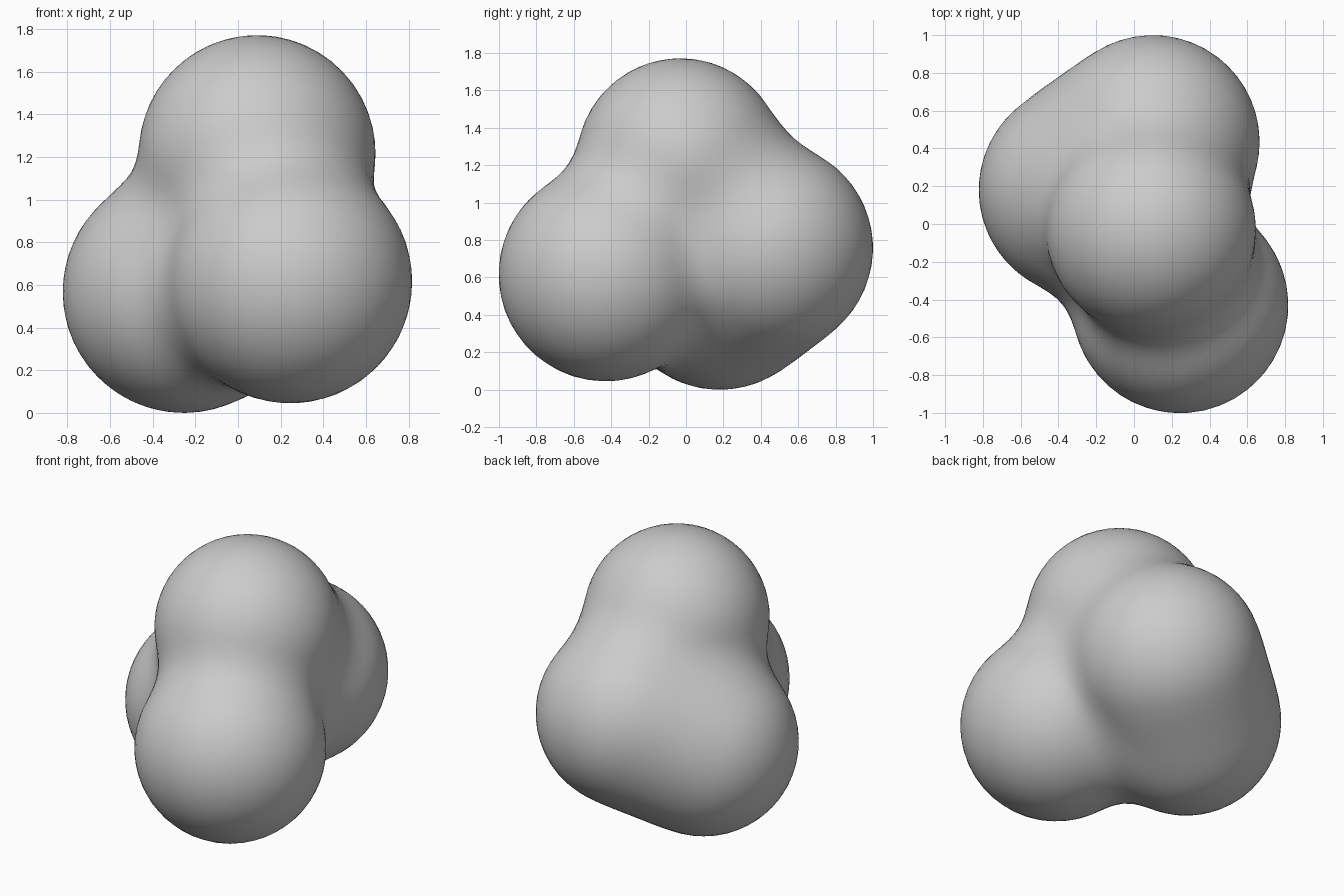
import bpy, bmesh
from mathutils import Vector

if "Cube" in bpy.data.objects:
    bpy.data.objects.remove(bpy.data.objects["Cube"])

# Four overlapping balls that melt into one blob: (centre, radius)
BALLS = [
    (Vector((0.09, -0.03, 1.22)), 0.555),   # top
    (Vector((0.245, -0.43, 0.62)), 0.572),  # front
    (Vector((0.10, 0.435, 0.76)), 0.565),   # back
    (Vector((-0.255, 0.18, 0.57)), 0.567),  # left
]
BLEND = 0.21                                # softness of the creases
CORE = Vector((0.04, 0.03, 0.80))           # lies inside every ball


def distance(p):
    """Signed distance to the softly merged balls."""
    d = None
    for c, r in BALLS:
        e = (p - c).length - r
        if d is None:
            d = e
        else:
            h = max(BLEND - abs(d - e), 0.0) / BLEND
            d = min(d, e) - h * h * BLEND * 0.25
    return d


def surface_point(direction):
    """Bisect along a ray from the core to the blob's skin."""
    lo, hi = 0.0, 2.0
    for _ in range(24):
        mid = (lo + hi) / 2
        if distance(CORE + direction * mid) < 0:
            lo = mid
        else:
            hi = mid
    return CORE + direction * lo


# Blob: a fine icosphere pushed out onto the merged surface
bm = bmesh.new()
bmesh.ops.create_icosphere(bm, subdivisions=5, radius=1)
for v in bm.verts:
    v.co = surface_point(v.co.normalized())
for f in bm.faces:
    f.smooth = True
bmesh.ops.recalc_face_normals(bm, faces=bm.faces)

# Stand the blob exactly on the floor
low = min(v.co.z for v in bm.verts)
bmesh.ops.translate(bm, verts=bm.verts, vec=(0, 0, -low))

mesh = bpy.data.meshes.new("blob")
bm.to_mesh(mesh)
bm.free()

grey = bpy.data.materials.new("light grey")
grey.diffuse_color = (0.6, 0.6, 0.6, 1)
grey.use_nodes = True
grey.node_tree.nodes["Principled BSDF"].inputs["Base Color"].default_value = grey.diffuse_color
mesh.materials.append(grey)

blob = bpy.data.objects.new("blob", mesh)
bpy.context.collection.objects.link(blob)
